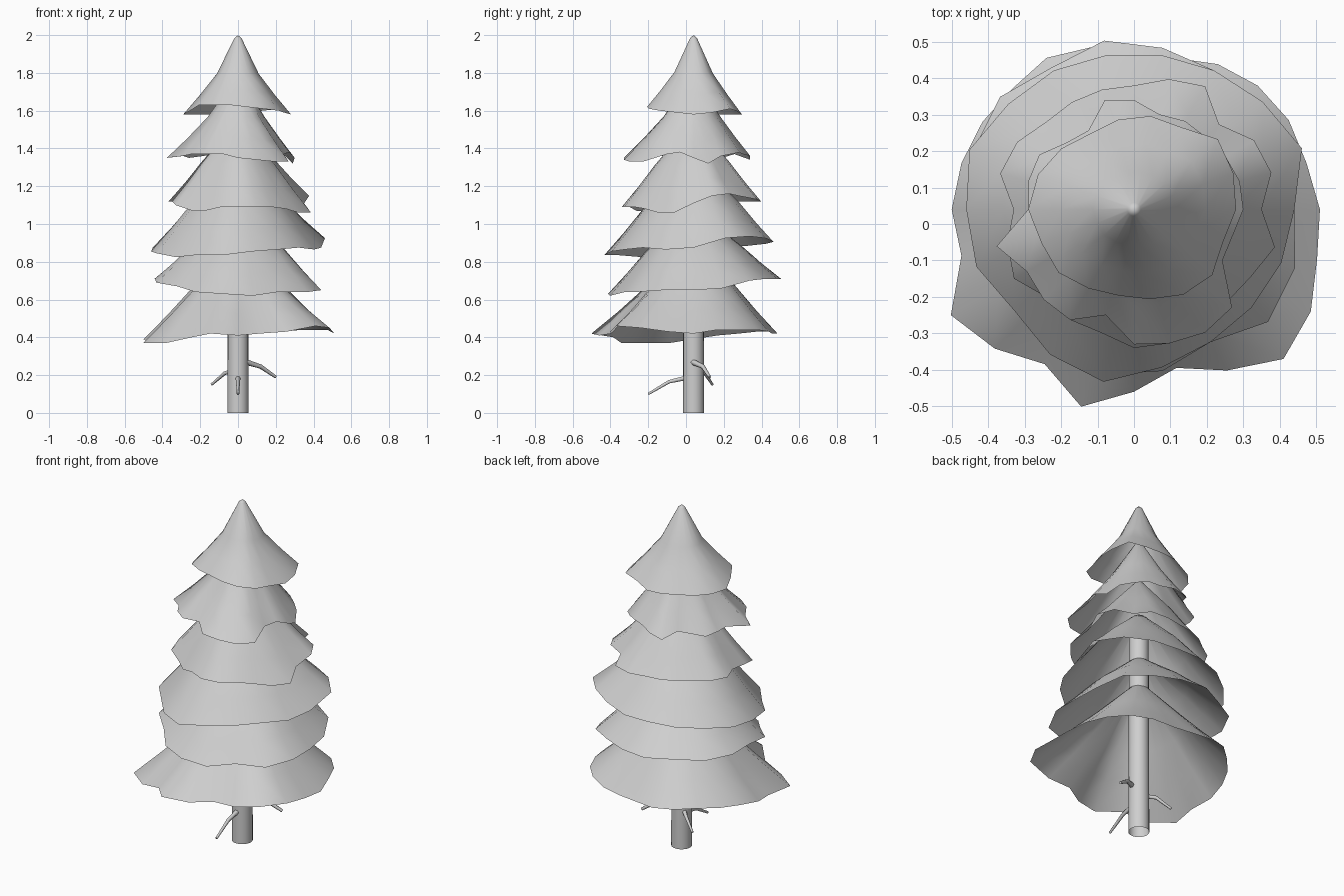
import bpy, bmesh
from math import cos, sin, tau
from mathutils import Vector

old = bpy.data.objects.get("Cube")
if old:
    bpy.data.objects.remove(old, do_unlink=True)

# Single mid grey for the whole tree
GREY = (0.62, 0.62, 0.62, 1)
grey = bpy.data.materials.new("mid_grey")
grey.use_nodes = True
grey.diffuse_color = GREY
grey.node_tree.nodes["Principled BSDF"].inputs["Base Color"].default_value = GREY

AXIS = Vector((0, 0.04, 0))


def finish(bm, name, crease=70):
    """Turn a bmesh into a smooth-shaded object."""
    bmesh.ops.recalc_face_normals(bm, faces=bm.faces)
    mesh = bpy.data.meshes.new(name)
    bm.to_mesh(mesh)
    bm.free()
    mesh.materials.append(grey)
    obj = bpy.data.objects.new(name, mesh)
    bpy.context.collection.objects.link(obj)
    bpy.ops.object.select_all(action="DESELECT")
    obj.select_set(True)
    bpy.context.view_layer.objects.active = obj
    bpy.ops.object.shade_smooth_by_angle(angle=crease * tau / 360)
    return obj


def skirt(name, rim_z, height, waist, radii, lifts):
    """Open foliage cone; radii and rim lifts (hundredths) run anticlockwise from +x."""
    bm = bmesh.new()
    count = len(radii)
    mean = sum(radii) / count
    # Each ring: radius share, height share, how ragged it is
    profile = [(0.07, 0.96, 0), (waist, 0.5, 0.6),
               ((1 + waist) / 2, 0.24, 0.85), (1, 0, 1)]
    apex = bm.verts.new(AXIS + Vector((0, 0, rim_z + height)))
    previous = None
    for share, up, ragged in profile:
        ring = []
        for i, (radius, lift) in enumerate(zip(radii, lifts)):
            a = tau * i / count
            r = share * (mean + ragged * (radius - mean)) / 100
            z = rim_z + up * height + lift / 100 * ragged * share
            ring.append(bm.verts.new(AXIS + Vector((r * cos(a), r * sin(a), z))))
        for i in range(count):
            j = (i + 1) % count
            if previous:
                bm.faces.new((previous[i], ring[i], ring[j], previous[j]))
            else:
                bm.faces.new((apex, ring[i], ring[j]))
        previous = ring
    return finish(bm, name)


def twig(name, points, radius):
    """Thin bent twig, tapering to the tip."""
    curve = bpy.data.curves.new(name, "CURVE")
    curve.dimensions = "3D"
    curve.bevel_depth = radius
    curve.bevel_resolution = 1
    curve.use_fill_caps = True
    spline = curve.splines.new("POLY")
    spline.points.add(len(points) - 1)
    for i, (point, co) in enumerate(zip(spline.points, points)):
        point.co = (*co, 1)
        point.radius = 1 - 0.25 * i
    curve.materials.append(grey)
    obj = bpy.data.objects.new(name, curve)
    bpy.context.collection.objects.link(obj)
    return obj


# Foliage tiers, top to bottom
skirt("foliage_top", 1.6, 0.4, 0.4,
      [28, 29, 30, 26, 26, 25, 24, 26, 28, 29, 27, 27, 25, 24, 25, 27, 28, 26],
      [-2, -1, 1, 0, -2, -2, -2, -2, -2, -2, 0, 3, 3, 3, 2, 1, 0, -1])
skirt("foliage_upper", 1.36, 0.42, 0.46,
      [30, 30, 29, 28, 28, 27, 30, 31, 25, 26, 30, 30,
       29, 39, 34, 35, 35, 30, 37, 38, 39, 38, 28, 28],
      [-1, -4, 0, 1, 2, 1, 0, -2, 1, 0, -1, 0,
       0, -1, 0, 1, 1, 1, -1, -2, -3, -3, 1, 2])
skirt("foliage_upper_middle", 1.1, 0.44, 0.54,
      [35, 39, 38, 33, 39, 37, 34, 34, 34, 34, 37, 38,
       33, 36, 38, 34, 35, 35, 38, 38, 36, 36, 37, 40],
      [1, 5, 6, 5, 3, 2, 2, 2, 2, 2, 2, 2,
       2, 2, 0, -3, -3, -1, -1, -1, -1, -2, -4, -4])
skirt("foliage_lower_middle", 0.875, 0.46, 0.56,
      [44, 49, 46, 44, 43, 43, 44, 45, 48, 46, 46, 43, 46, 48, 44, 42, 42, 43],
      [0, 5, 6, 5, 3, 3, 2, 1, 0, -2, -3, -5, -4, -4, -2, -1, 0, -1])
skirt("foliage_lower", 0.67, 0.4, 0.56,
      [44, 45, 46, 44, 45, 47, 45, 48, 47, 44, 46, 42, 45, 46, 45, 42, 48, 47],
      [-2, -1, 3, 4, 4, 4, 4, 4, 4, 4, 2, 0, -3, -4, -5, -3, -3, -2])
skirt("foliage_bottom", 0.41, 0.5, 0.5,
      [51, 49, 49, 48, 46, 43, 43, 46, 48, 47, 48, 49,
       50, 49, 58, 54, 49, 56, 50, 45, 51, 58, 56, 52],
      [1, 3, 3, 3, 2, 1, 1, 1, 2, 2, 1, 0,
       -2, -4, -4, -4, -1, 1, 0, 1, 2, 5, 4, 2])

# Hollow trunk
trunk = bmesh.new()
bmesh.ops.create_cone(trunk, cap_ends=False, segments=20, radius1=0.056,
                      radius2=0.052, depth=1.3)
bmesh.ops.translate(trunk, verts=trunk.verts, vec=AXIS + Vector((0, 0, 0.65)))
finish(trunk, "trunk")

# Bare twigs
twig("twig_left", [(0.04, 0.035, 0.27), (0.12, 0.09, 0.245), (0.2, 0.125, 0.19)], 0.016)
twig("twig_right", [(-0.03, 0.06, 0.22), (-0.07, 0.1, 0.21), (-0.14, 0.14, 0.15)], 0.013)
twig("twig_front", [(0, 0, 0.185), (0, -0.09, 0.165), (0, -0.2, 0.1)], 0.014)
